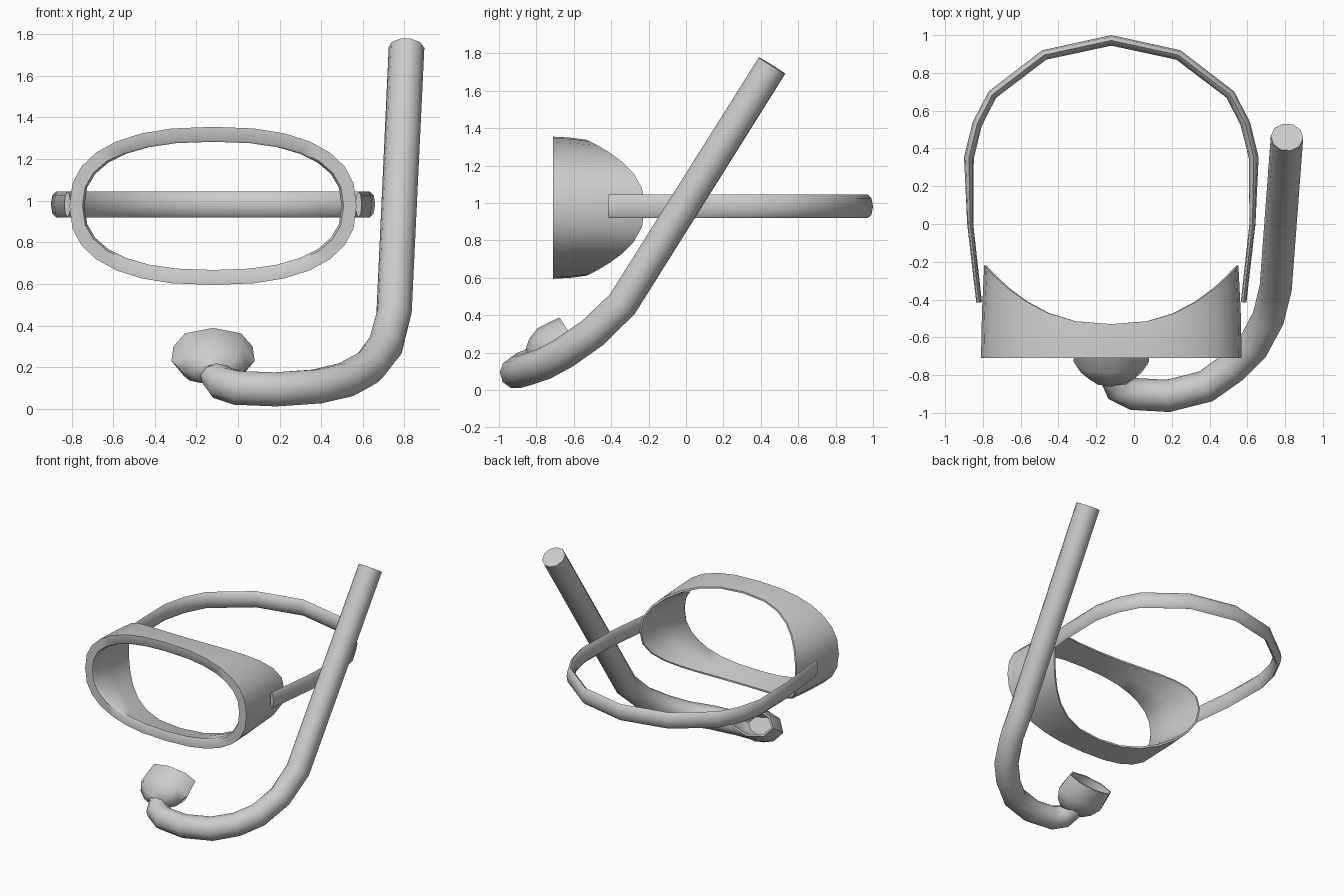
import bpy, bmesh
from math import sin, cos, pi
from mathutils import Vector

if "Cube" in bpy.data.objects:
    bpy.data.objects.remove(bpy.data.objects["Cube"])

grey = bpy.data.materials.new("plain_grey")
grey.use_nodes = True
grey.diffuse_color = (0.6, 0.6, 0.6, 1)
grey.node_tree.nodes["Principled BSDF"].inputs["Base Color"].default_value = (0.6, 0.6, 0.6, 1)

CX = -0.12   # centre line of mask, strap and mouthpiece
MASK_Z = 0.975


def loft(name, rings, closed=False, angle=50):
    """Skin a list of point rings; cap both ends unless the loft closes on itself."""
    bm = bmesh.new()
    loops = [[bm.verts.new(p) for p in ring] for ring in rings]
    n = len(loops[0])
    pairs = list(zip(loops, loops[1:]))
    if closed:
        pairs.append((loops[-1], loops[0]))
    else:
        bm.faces.new(loops[0])
        bm.faces.new(loops[-1])
    for a, b in pairs:
        for i in range(n):
            j = (i + 1) % n
            bm.faces.new((a[i], a[j], b[j], b[i]))
    bmesh.ops.recalc_face_normals(bm, faces=bm.faces)
    mesh = bpy.data.meshes.new(name)
    bm.to_mesh(mesh)
    bm.free()
    mesh.materials.append(grey)
    obj = bpy.data.objects.new(name, mesh)
    bpy.context.collection.objects.link(obj)
    bpy.ops.object.select_all(action='DESELECT')
    obj.select_set(True)
    bpy.context.view_layer.objects.active = obj
    bpy.ops.object.shade_smooth_by_angle(angle=angle * pi / 180)
    return obj


def oval(centre, side, up, half_w, half_h, n):
    return [centre + side * half_w * cos(2 * pi * i / n) + up * half_h * sin(2 * pi * i / n)
            for i in range(n)]


def sweep(name, path, widths, heights, n):
    """Sweep an oval along a path, keeping its height axis as upright as possible."""
    pts = [Vector(p) for p in path]
    rings = []
    for i, p in enumerate(pts):
        before = (p - pts[i - 1]).normalized() if i else Vector()
        after = (pts[i + 1] - p).normalized() if i + 1 < len(pts) else Vector()
        t = (before + after).normalized()
        side = t.cross(Vector((0, 0, 1))).normalized()
        rings.append(oval(p, side, side.cross(t), widths[i], heights[i], n))
    return loft(name, rings)


# Mask skirt: rounded oval wall, flat at the front and saddle-cut at the back
def mask_point(a, inset, back):
    def power(v):
        return (abs(v) ** (2 / 2.4)) * (1 if v >= 0 else -1)
    x = (0.69 - inset) * power(cos(a))
    z = (0.38 - inset) * power(sin(a))
    rear = -0.53 + 0.31 * (abs(power(cos(a)))) ** 2.4
    return Vector((CX + x, -0.71 + back * (rear + 0.71), MASK_Z + z))


SEGMENTS = 28
section = [(0.0, 0), (0.005, 0.5), (0.017, 1), (0.03, 1), (0.055, 0.5), (0.072, 0.04), (0.062, 0)]
loft("mask_skirt",
     [[mask_point(2 * pi * k / SEGMENTS, inset, back) for inset, back in section]
      for k in range(SEGMENTS)], closed=True)

# Head strap: one half described, then mirrored about the mask centre
half = [(0.70, -0.415, 0.015), (0.747, 0, 0.016), (0.754, 0.35, 0.026), (0.71, 0.53, 0.026),
        (0.63, 0.685, 0.026), (0.355, 0.895, 0.027), (0, 0.972, 0.028)]
full = half + [(-x, y, w) for x, y, w in reversed(half[:-1])]
sweep("head_strap", [(CX + x, y, 0.982) for x, y, w in full],
      [w for x, y, w in full], [0.0625] * len(full), 8)

# Breathing tube: straight upper run, then a bend round to the mouth
tube = [(0.81, 0.46, 1.735), (0.75, -0.34, 0.46), (0.71, -0.5, 0.305), (0.63, -0.65, 0.2),
        (0.52, -0.76, 0.14), (0.38, -0.86, 0.107), (0.18, -0.91, 0.093), (0, -0.9, 0.1),
        (-0.08, -0.865, 0.125), (-0.12, -0.79, 0.17)]
radii = [0.086] * (len(tube) - 2) + [0.083, 0.07]
sweep("breathing_tube", tube, radii, radii, 10)

# Mouthpiece: hollow oval cup opening back and up
start, axis = Vector((CX, -0.83, 0.165)), Vector((0, 0.84, 0.54)).normalized()
side = Vector((1, 0, 0))
up = side.cross(axis)
cup = [(0, 0.10, 0.055), (0.05, 0.16, 0.095), (0.12, 0.2, 0.12), (0.25, 0.19, 0.105),
       (0.25, 0.175, 0.09), (0.12, 0.175, 0.095), (0.06, 0.13, 0.07)]
loft("mouthpiece", [oval(start + axis * d, side, up, w, h, 8) for d, w, h in cup])
